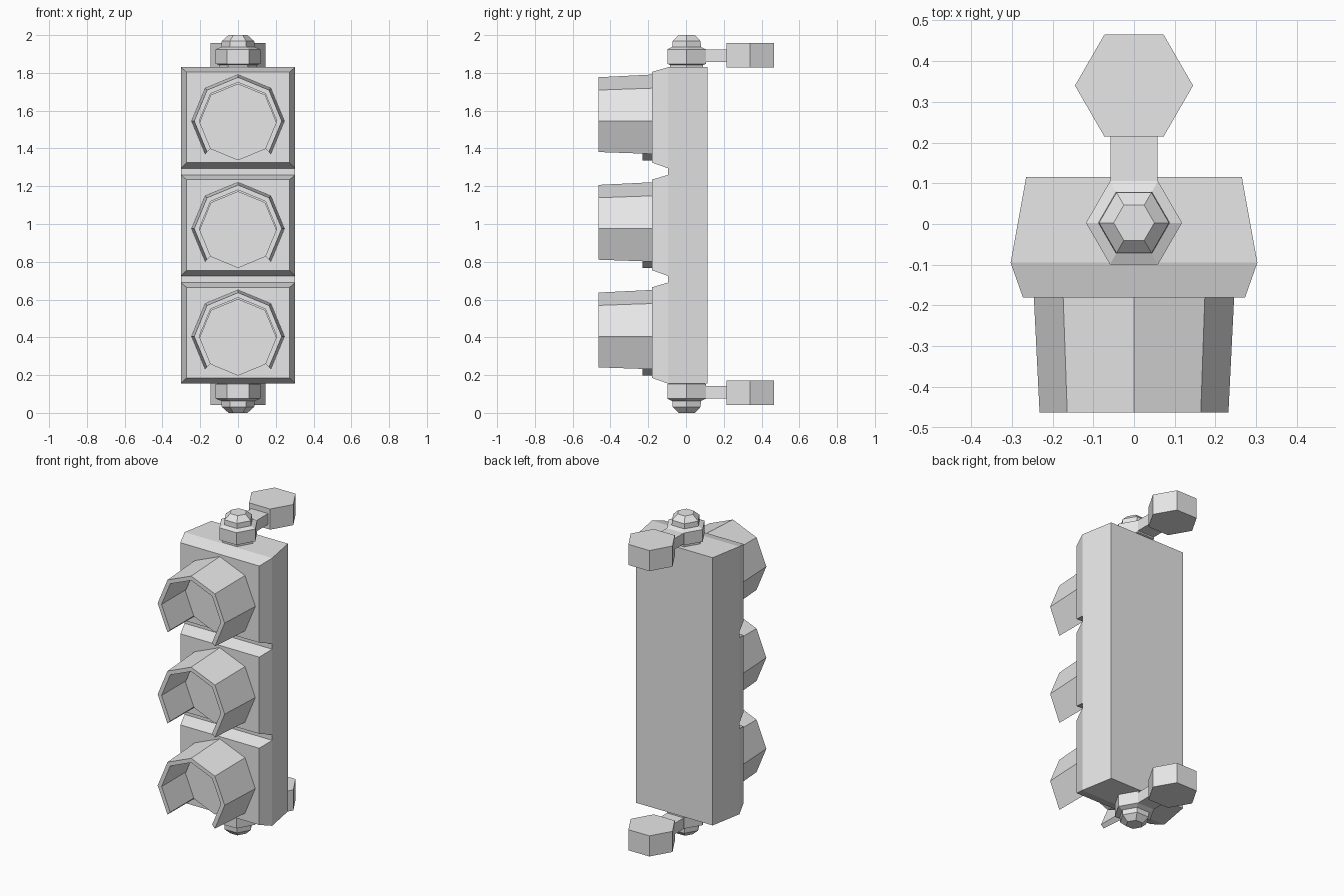
import bpy
import bmesh
from math import cos, sin, radians, pi

cube = bpy.data.objects.get("Cube")
if cube:
    bpy.data.objects.remove(cube, do_unlink=True)

grey = bpy.data.materials.new("plain_grey")
grey.use_nodes = True
COLOUR = (0.8, 0.8, 0.8, 1)
grey.diffuse_color = COLOUR
grey.node_tree.nodes["Principled BSDF"].inputs["Base Color"].default_value = COLOUR


def loft(name, rings, closed_path=False, closed_ring=True):
    """Skin a list of point rings; cap the ends unless the path loops."""
    bm = bmesh.new()
    vs = [[bm.verts.new(p) for p in ring] for ring in rings]
    n, m = len(vs), len(vs[0])
    for i in range(n if closed_path else n - 1):
        a, b = vs[i], vs[(i + 1) % n]
        for j in range(m if closed_ring else m - 1):
            k = (j + 1) % m
            bm.faces.new((a[j], a[k], b[k], b[j]))
    if closed_path:
        if not closed_ring:
            for j in (0, m - 1):
                bm.faces.new([ring[j] for ring in vs])
    else:
        bm.faces.new(vs[0])
        bm.faces.new(vs[-1])
    bmesh.ops.recalc_face_normals(bm, faces=bm.faces)
    mesh = bpy.data.meshes.new(name)
    bm.to_mesh(mesh)
    bm.free()
    mesh.materials.append(grey)
    obj = bpy.data.objects.new(name, mesh)
    bpy.context.collection.objects.link(obj)
    return obj


def hexagon(r, y, z):
    return [(r * cos(k * pi / 3), y + r * sin(k * pi / 3), z) for k in range(6)]


def rect_y(w, y, z0, z1):
    return [(-w, y, z0), (w, y, z0), (w, y, z1), (-w, y, z1)]


def octagon_arc(r, y, zc, start, count):
    angles = [radians(start + 45 * k) for k in range(count)]
    return [(r * cos(a), y, zc + r * sin(a)) for a in angles]


# Tapered housing
WIDE_Y, FRONT_Y = -0.095, -0.18
loft("housing", [rect_y(0.303, WIDE_Y, 0.155, 1.83),
                 rect_y(0.265, 0.115, 0.155, 1.83)])

# Three signal sections: bevelled panel, lens and open-bottomed visor
for label, zc in (("lower", 0.405), ("middle", 0.975), ("upper", 1.545)):
    loft(label + "_panel", [rect_y(0.303, WIDE_Y, zc - 0.25, zc + 0.285),
                            rect_y(0.273, FRONT_Y, zc - 0.22, zc + 0.26)])
    loft(label + "_lens", [octagon_arc(0.203, y, zc - 0.005, 0, 8)
                           for y in (FRONT_Y + 0.01, -0.23)])
    loft(label + "_visor", [octagon_arc(r, y, zc, -45, 7) for r, y in (
        (0.246, FRONT_Y), (0.232, -0.463), (0.205, -0.463), (0.205, FRONT_Y))],
        closed_path=True, closed_ring=False)

# Mounting hardware, mirrored from top to bottom
for label, flip in (("top", False), ("bottom", True)):
    def at(z):
        return 2 - z if flip else z

    loft(label + "_nut", [hexagon(r, 0.003, at(z)) for r, z in (
        (0.1, 1.82), (0.1, 1.842), (0.118, 1.848), (0.118, 1.925), (0.088, 1.937))])
    loft(label + "_bolt_cap", [hexagon(r, 0.003, at(z)) for r, z in (
        (0.088, 1.93), (0.086, 1.968), (0.05, 2.0))])
    loft(label + "_arm", [rect_y(0.058, y, at(1.857), at(1.925)) for y in (0.05, 0.23)])
    loft(label + "_mount", [hexagon(0.145, 0.34, at(z)) for z in (1.828, 1.957)])
